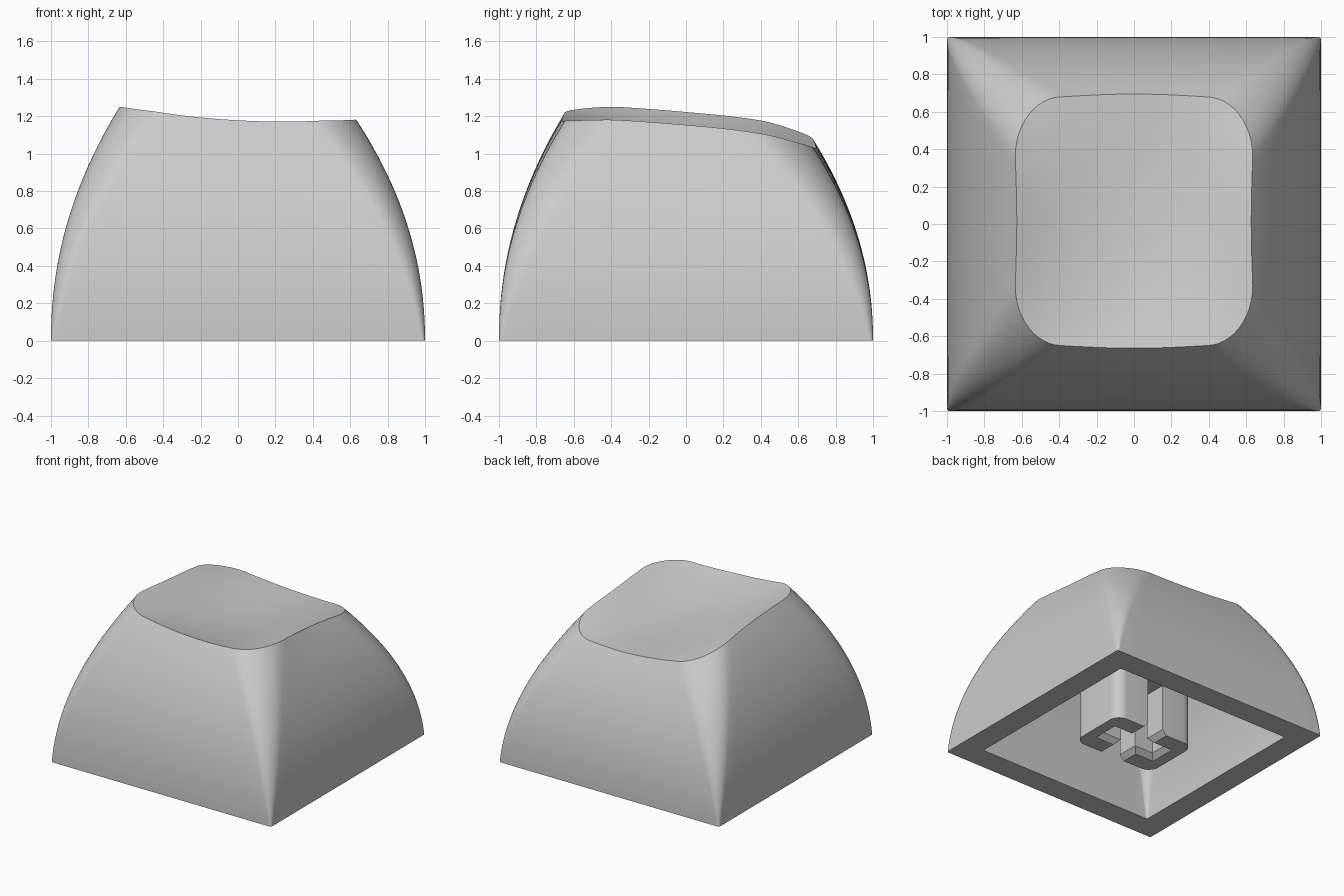
import bpy, bmesh
from math import sin, cos, pi, radians
from mathutils import Vector

if "Cube" in bpy.data.objects:
    bpy.data.objects.remove(bpy.data.objects["Cube"], do_unlink=True)

grey = bpy.data.materials.new("light_grey_plastic")
grey.use_nodes = True
COLOUR = (0.6, 0.6, 0.6, 1)
grey.diffuse_color = COLOUR
grey.node_tree.nodes["Principled BSDF"].inputs["Base Color"].default_value = COLOUR

ARC, SIDE, ROWS, RINGS = 12, 14, 20, 12


def top_height(x, y):
    """Tilted top surface with a finger dish that fades out at the rim."""
    tilt = 1.142 - 0.085 * y - 0.065 * y**2 - 0.05 * y**3 - 0.055 * x + 0.12 * x**2
    dish = max(0, 1 - (x / 0.63)**2) * max(0, 1 - (y / 0.69)**2)
    return tilt - 0.085 * dish


def outline(t):
    """Rounded square section, from the base (t = 0) to the rim (t = 1)."""
    lean = t**2.1
    side, back, front = 1 - 0.365 * lean, 1 - 0.32 * lean, 1 - 0.35 * lean
    rx, ry = 0.015 + 0.235 * t, 0.015 + 0.305 * t
    corners = [(side, back), (-side, back), (-side, -front), (side, -front)]
    arcs = []
    for i, (cx, cy) in enumerate(corners):
        ox = cx - rx if cx > 0 else cx + rx
        oy = cy - ry if cy > 0 else cy + ry
        angles = [(i + k / ARC) * pi / 2 for k in range(ARC + 1)]
        arcs.append([Vector((ox + rx * cos(a), oy + ry * sin(a))) for a in angles])
    points = []
    for i, arc in enumerate(arcs):
        points += arc
        end = arcs[(i + 1) % 4][0]
        for k in range(1, SIDE):
            p = arc[-1].lerp(end, k / SIDE)
            bow = sin(pi * k / SIDE) * lean
            # front and back bow outwards, the two sides slightly inwards
            if i % 2 == 0:
                p.y *= 1 + 0.022 * bow
            else:
                p.x *= 1 - 0.013 * bow
            points.append(p)
    return points


def finish(bm, name):
    bmesh.ops.recalc_face_normals(bm, faces=bm.faces)
    mesh = bpy.data.meshes.new(name)
    bm.to_mesh(mesh)
    bm.free()
    mesh.materials.append(grey)
    mesh.shade_smooth()
    mesh.set_sharp_from_angle(angle=radians(30))
    obj = bpy.data.objects.new(name, mesh)
    bpy.context.collection.objects.link(obj)


def bridge(bm, a, b):
    for i in range(len(a)):
        j = (i + 1) % len(a)
        bm.faces.new((a[i], a[j], b[j], b[i]))


def skin(bm, scale, height):
    """Lofted walls closed by the dished top; returns the bottom loop."""
    rim = outline(1)
    loops = []
    for r in range(ROWS + 1):
        t = r / ROWS
        loops.append([bm.verts.new((p.x * scale, p.y * scale, top_height(*q) * t * height))
                      for p, q in zip(outline(t), rim)])
    for r in range(1, RINGS):
        ring = [p * (1 - r / RINGS) for p in rim]
        loops.append([bm.verts.new((p.x * scale, p.y * scale, top_height(*p) * height))
                      for p in ring])
    for a, b in zip(loops, loops[1:]):
        bridge(bm, a, b)
    centre = bm.verts.new((0, 0, top_height(0, 0) * height))
    last = loops[-1]
    for i in range(len(last)):
        bm.faces.new((last[i], last[(i + 1) % len(last)], centre))
    return loops[0]


def loft(bm, sections):
    """Closed solid through (points, z) sections."""
    loops = [[bm.verts.new((x, y, z)) for x, y in points] for points, z in sections]
    bm.faces.new(loops[0])
    bm.faces.new(loops[-1])
    for a, b in zip(loops, loops[1:]):
        bridge(bm, a, b)


# Cap: outer skin, inner cavity and flat bottom rim
bm = bmesh.new()
outer = skin(bm, 1, 1)
inner = skin(bm, 0.805, 0.89)
bridge(bm, outer, inner)
finish(bm, "cap_shell")

# Stem: two C-shaped halves around a cross slot, under a solid post
HX, HY, R, SLOT, ARM, DEPTH, CHAMFER = 0.37, 0.25, 0.09, 0.07, 0.24, 0.42, 0.04
quarter = [(HX - R + R * cos(k * pi / 16), HY - R + R * sin(k * pi / 16)) for k in range(9)]
half = [(x, -y) for x, y in reversed(quarter)] + quarter


def stem_half(side, grow):
    s, a = SLOT + grow, ARM + grow
    notch = [(s, HY), (s, s), (a, s), (a, -s), (s, -s), (s, -HY)]
    return [(x * side, y) for x, y in half + notch]


bm = bmesh.new()
for side in (1, -1):
    loft(bm, [(stem_half(side, CHAMFER), 0), (stem_half(side, 0), CHAMFER),
              (stem_half(side, 0), DEPTH)])
post = half + [(-x, -y) for x, y in half]
loft(bm, [(post, DEPTH), (post, 0.99)])
finish(bm, "stem")
